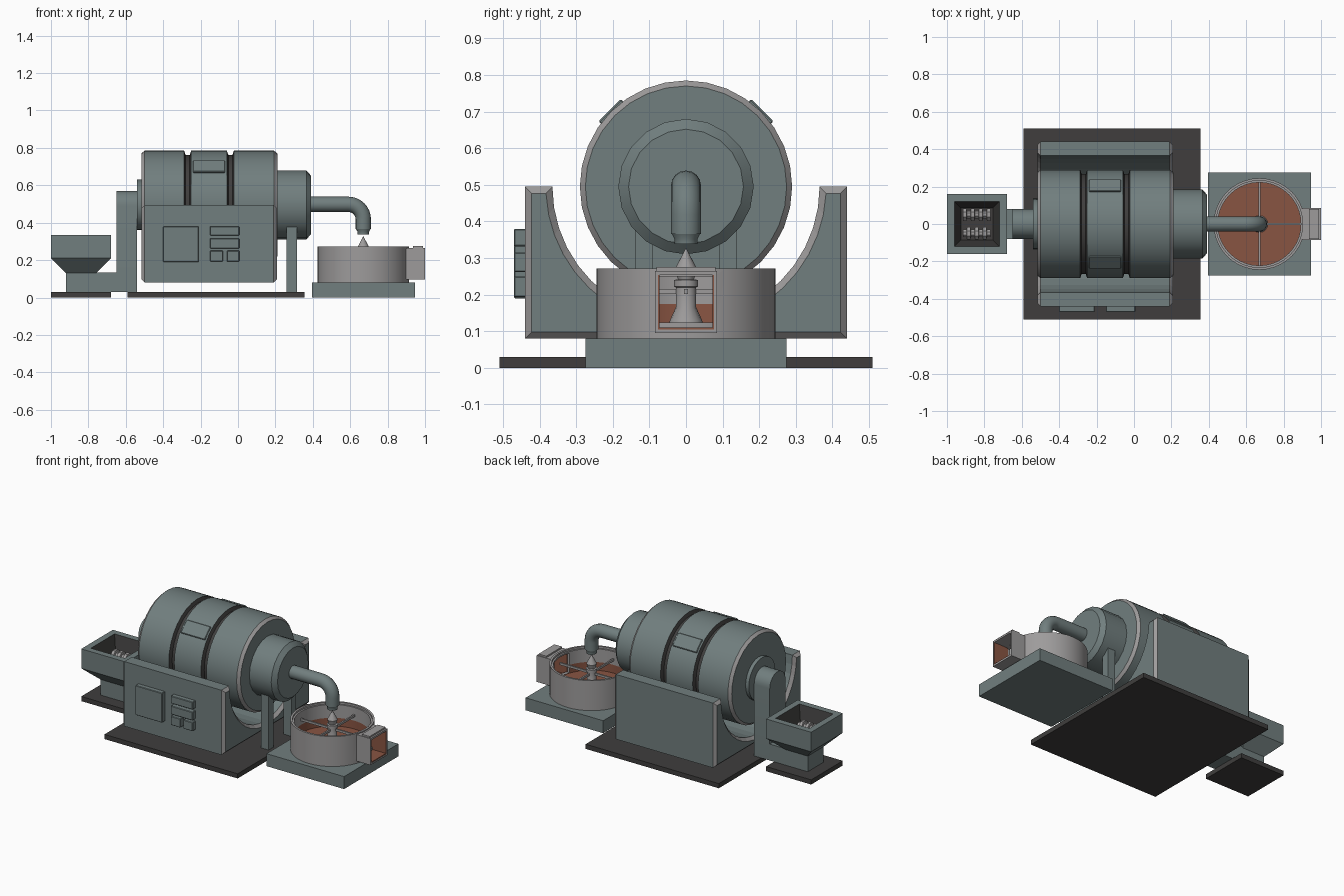
import bpy, bmesh, math
from mathutils import Vector, Matrix

if "Cube" in bpy.data.objects:
    bpy.data.objects.remove(bpy.data.objects["Cube"])


def material(name, rgb):
    m = bpy.data.materials.new(name)
    m.diffuse_color = (*rgb, 1)
    m.use_nodes = True
    m.node_tree.nodes["Principled BSDF"].inputs["Base Color"].default_value = m.diffuse_color
    return m


GREEN = material("grey_green_paint", (0.165, 0.21, 0.21))
GREY = material("bare_steel", (0.34, 0.33, 0.33))
DARK = material("dark_iron", (0.05, 0.048, 0.047))
COPPER = material("copper_slurry", (0.25, 0.09, 0.055))
MATS = [GREEN, GREY, DARK, COPPER]
G, S, D, C = range(4)


def finish(name, bm, smooth=False):
    bmesh.ops.remove_doubles(bm, verts=bm.verts, dist=1e-5)
    bmesh.ops.recalc_face_normals(bm, faces=bm.faces)
    me = bpy.data.meshes.new(name)
    bm.to_mesh(me)
    bm.free()
    for m in MATS:
        me.materials.append(m)
    ob = bpy.data.objects.new(name, me)
    bpy.context.collection.objects.link(ob)
    if smooth:
        bpy.ops.object.select_all(action='DESELECT')
        ob.select_set(True)
        bpy.context.view_layer.objects.active = ob
        bpy.ops.object.shade_smooth_by_angle(angle=math.radians(30))
    return ob


def skin(name, rings, mats, smooth=False):
    """Joins point rings into a capped solid, one material per band."""
    bm = bmesh.new()
    rows = [[bm.verts.new(p) for p in r] for r in rings]
    n = len(rows[0])
    for k in range(len(rows) - 1):
        m = mats if isinstance(mats, int) else mats[k]
        for i in range(n):
            j = (i + 1) % n
            bm.faces.new((rows[k][i], rows[k][j], rows[k+1][j], rows[k+1][i])).material_index = m
    for row, k in ((rows[0], 0), (rows[-1], -1)):
        bm.faces.new(row).material_index = mats if isinstance(mats, int) else mats[k]
    return finish(name, bm, smooth)


def lathe(name, prof, mats, centre, axis='Z', n=32, phase=0.0, smooth=True):
    """Profile of (position along axis, radius)."""
    rings = []
    for t, r in prof:
        ring = []
        for i in range(n):
            a = math.tau * i / n + phase
            u, v = r * math.cos(a), r * math.sin(a)
            p = (u, v, t) if axis == 'Z' else (t, v, u)
            ring.append(Vector(p) + Vector(centre))
        rings.append(ring)
    return skin(name, rings, mats, smooth)


def box(name, x, y, z, mat=G, bevel=0):
    bm = bmesh.new()
    bmesh.ops.create_cube(bm, size=1)
    for v in bm.verts:
        v.co = [(a + b) / 2 + c * (b - a) for (a, b), c in zip((x, y, z), v.co)]
    for f in bm.faces:
        f.material_index = mat
    if bevel:
        bmesh.ops.bevel(bm, geom=bm.edges[:], offset=bevel, segments=1, affect='EDGES')
    return finish(name, bm)


AX = 0.495   # height of the drum axis
TX = 0.67    # tank centre

# floor plates
box("mill_floor_plate", (-0.59, 0.355), (-0.51, 0.51), (0, 0.03), D)
box("hopper_floor_plate", (-1, -0.68), (-0.16, 0.16), (0, 0.03), D)
box("tank_plinth", (0.395, 0.945), (-0.275, 0.275), (0, 0.08), G)


# cradle: U-shaped section with steel chamfers at both ends
def cradle_ring(x, d):
    r, n = 0.365 + d, 20
    pts = [(x, -0.44 + d, AX - d), (x, -0.44 + d, 0.08 + d), (x, 0.44 - d, 0.08 + d), (x, 0.44 - d, AX - d)]
    a0 = math.asin(d / r)
    for i in range(n + 1):
        a = a0 + (math.pi - 2 * a0) * i / n
        pts.append((x, r * math.cos(a), AX - r * math.sin(a)))
    return pts


cradle = skin("cradle", [cradle_ring(-0.517, 0.018), cradle_ring(-0.499, 0),
                         cradle_ring(0.19, 0), cradle_ring(0.208, 0.018)], [S, G, S])
for f in cradle.data.polygons:
    if abs(f.normal.x) > 0.99:
        f.material_index = G

# drum with two dark grooves and steel rims
drum_prof = [(-0.517, 0.275), (-0.5, 0.29)]
drum_mats = [S, G]
for a, b in ((-0.288, -0.25), (-0.06, -0.022)):
    drum_prof += [(a, 0.29), (a + 0.008, 0.268), (b - 0.008, 0.268), (b, 0.29)]
    drum_mats += [D, D, D, G]
drum_prof += [(0.193, 0.29), (0.21, 0.275)]
drum_mats += [S]
drum = lathe("drum", drum_prof, drum_mats, (0, 0, AX), 'X', 32)
for f in drum.data.polygons:
    if abs(f.normal.x) > 0.99:
        f.material_index = G

# hatches on the middle drum section
for side, label in ((-1, "front"), (1, "back")):
    h = box(label + "_drum_hatch", (-0.24, -0.07), (-0.043, 0.043), (0.265, 0.295), G, 0.003)
    h.data.transform(Matrix.Translation((0, 0, AX)) @ Matrix.Rotation(-side * math.radians(45), 4, 'X'))

# end bearings of the drum
lathe("outlet_bearing", [(0.2, 0.185), (0.365, 0.185), (0.39, 0.157)], G, (0, 0, AX), 'X', 20)
lathe("inlet_bearing", [(-0.54, 0.135), (-0.5, 0.135)], G, (0, 0, AX), 'X', 24)
for s in (-1, 1):
    box("bearing_leg", (0.26, 0.315), tuple(sorted((s * 0.09, s * 0.14))), (0.03, 0.39))

# inlet column with round top, and the duct from the hopper
arch = [(-0.08, 0.03), (0.08, 0.03)]
arch += [(0.08 * math.cos(math.pi * i / 14), AX - 0.005 + 0.08 * math.sin(math.pi * i / 14)) for i in range(15)]
skin("inlet_column", [[(x, y, z) for y, z in arch] for x in (-0.65, -0.54)], G, True)
box("hopper_duct", (-0.92, -0.645), (-0.08, 0.08), (0.03, 0.135))

# feed hopper (square lathe), dark inside
q = math.sqrt(2)
lathe("feed_hopper", [(0.13, 0.08 * q), (0.21, 0.16 * q), (0.335, 0.16 * q), (0.335, 0.12 * q), (0.2, 0.085 * q)],
      [G, G, G, D], (-0.84, 0, 0), 'Z', 4, math.pi / 4, False)

# crusher rollers
for s in (-1, 1):
    prof = []
    for k in range(7):
        r = (0.022, 0.036)[(k + (s > 0)) % 2]
        x = -0.915 + k * 0.15 / 7
        prof += [(x, r), (x + 0.15 / 7 - 0.002, r)]
    lathe("crusher_roller", prof, S, (0, s * 0.05, 0.24), 'X', 8, math.pi / 8, False)

# control boxes on the cradle front
for name, x, z in (("control_cabinet", (-0.4, -0.21), (0.19, 0.38)),
                   ("upper_control", (-0.15, 0.007), (0.332, 0.38)),
                   ("middle_control", (-0.15, 0.007), (0.262, 0.316)),
                   ("lower_left_control", (-0.15, -0.08), (0.193, 0.25)),
                   ("lower_right_control", (-0.06, 0.007), (0.193, 0.25))):
    box(name, x, (-0.47, -0.43), z, G, 0.003)

# outlet pipe bending down over the tank
path = [(0.38, AX + 0.003, 0)]
path += [(TX - 0.08 + 0.08 * math.sin(a), AX - 0.077 + 0.08 * math.cos(a), a)
         for a in (math.pi / 2 * i / 8 for i in range(9))]
path += [(TX, 0.365, math.pi / 2)]
rings = []
for x, z, a in path:
    rings.append([(x + 0.041 * math.cos(t) * math.sin(a), 0.041 * math.sin(t), z + 0.041 * math.cos(t) * math.cos(a))
                  for t in (math.tau * i / 16 for i in range(16))])
skin("outlet_pipe", rings, G, True)
lathe("pipe_nozzle", [(0.338, 0.031), (0.352, 0.031), (0.37, 0.041)], G, (TX, 0, 0), 'Z', 16)

# settling tank, stained copper low down inside, opened toward the chute
tank = lathe("tank", [(0.08, 0.245), (0.272, 0.245), (0.272, 0.232), (0.26, 0.232), (0.26, 0.222),
                      (0.175, 0.222), (0.122, 0.222)], [S, S, S, S, S, C], (TX, 0, 0), 'Z', 40)
for f in tank.data.polygons:
    if f.center.z < 0.09:
        f.material_index = S
cutter = box("chute_cutter", (0.85, 1.0), (-0.076, 0.076), (0.124, 0.25), S)
cutter.hide_render = True
cutter.hide_viewport = False
cutter.display_type = 'WIRE'
mod = tank.modifiers.new("chute_opening", 'BOOLEAN')
mod.operation, mod.object, mod.solver = 'DIFFERENCE', cutter, 'EXACT'
bpy.context.view_layer.objects.active = tank
bpy.ops.object.modifier_apply(modifier=mod.name)
bpy.data.objects.remove(cutter, do_unlink=True)

# discharge chute
box("chute_floor", (0.9, 1), (-0.085, 0.085), (0.095, 0.105), S)
box("chute_roof", (0.9, 1), (-0.085, 0.085), (0.253, 0.265), S)
box("chute_cap", (0.935, 0.99), (-0.08, 0.08), (0.265, 0.275), S)
box("chute_floor_stain", (0.9, 0.998), (-0.077, 0.077), (0.105, 0.11), C)
for s in (-1, 1):
    box("chute_side", (0.895, 1), tuple(sorted((s * 0.077, s * 0.085))), (0.1, 0.26), S)
    box("chute_side_stain", (0.895, 0.998), tuple(sorted((s * 0.073, s * 0.077))), (0.105, 0.253), C)

# centre post with cone tip, and four rake arms
lathe("tank_post", [(0.12, 0.046), (0.13, 0.044), (0.165, 0.028), (0.22, 0.028), (0.222, 0.033), (0.24, 0.033),
                    (0.242, 0.022), (0.27, 0.03), (0.328, 0.0005)], S, (TX, 0, 0), 'Z', 16)
for k in range(4):
    arm = box("rake_arm", (0.02, 0.225), (-0.005, 0.005), (0.202, 0.216), S)
    arm.data.transform(Matrix.Translation((TX, 0, 0)) @ Matrix.Rotation(k * math.pi / 2, 4, 'Z'))
